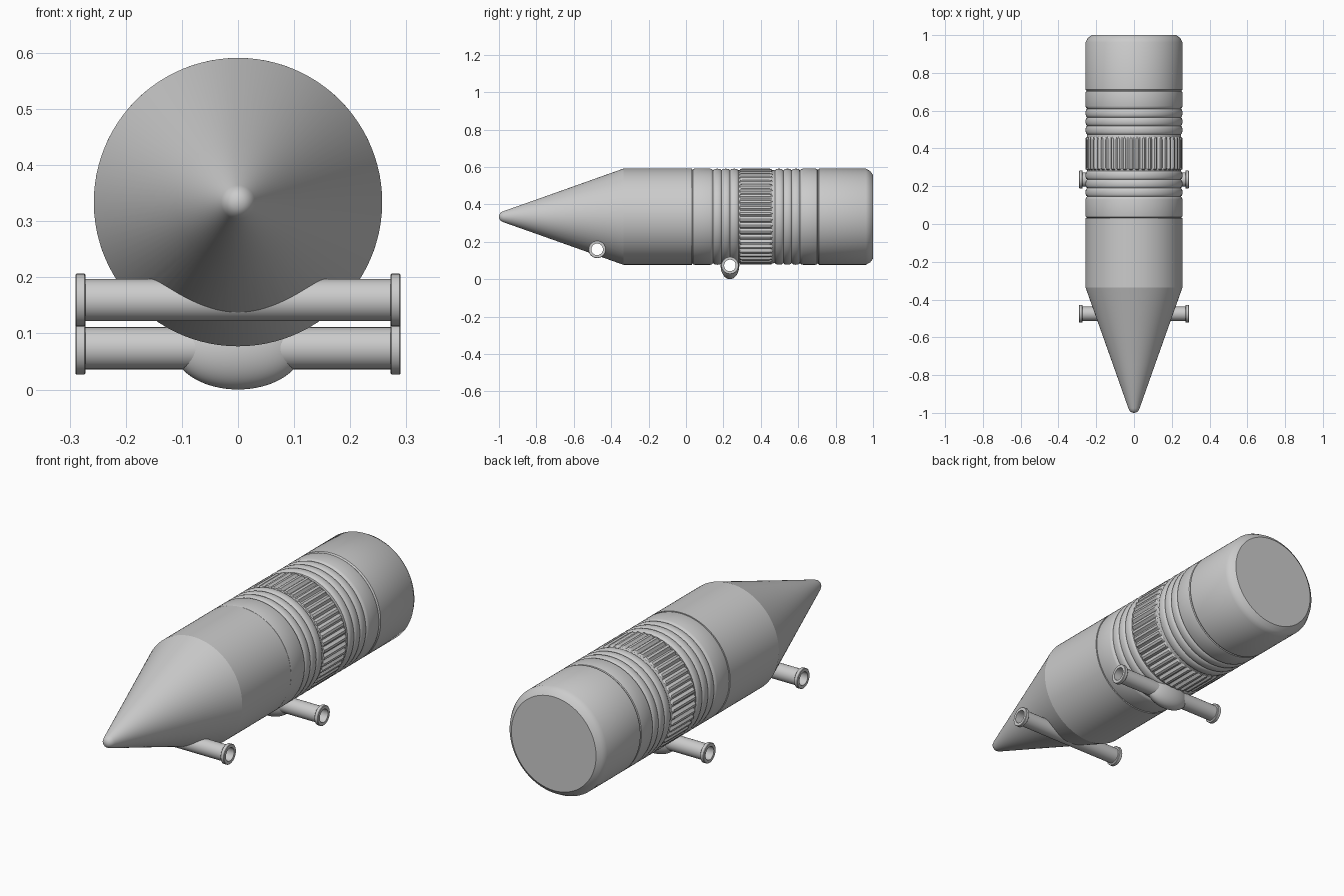
import bpy, bmesh, math

if "Cube" in bpy.data.objects:
    bpy.data.objects.remove(bpy.data.objects["Cube"])

R, CZ = 0.257, 0.334          # body radius and axis height


def lathe(name, profile, center, axis='Y', segs=96, closed=False, flute=None):
    """Revolve (along, radius) points round a horizontal axis."""
    bm = bmesh.new()
    rings = []
    for a, r in profile:
        ring = []
        for i in range(1 if r == 0 else segs):
            t = 2 * math.pi * i / segs
            q = r - (flute(i) if flute and r > 0.25 else 0)
            u, w = q * math.cos(t), q * math.sin(t)
            p = (u, a, w) if axis == 'Y' else (a, u, w)
            ring.append(bm.verts.new([p[k] + center[k] for k in range(3)]))
        rings.append(ring)
    pairs = list(zip(rings, rings[1:]))
    if closed:
        pairs.append((rings[-1], rings[0]))
    for A, B in pairs:
        for i in range(segs):
            j = (i + 1) % segs
            if len(A) == 1:
                bm.faces.new((A[0], B[i], B[j]))
            elif len(B) == 1:
                bm.faces.new((A[i], A[j], B[0]))
            else:
                bm.faces.new((A[i], A[j], B[j], B[i]))
    bmesh.ops.recalc_face_normals(bm, faces=bm.faces)
    me = bpy.data.meshes.new(name)
    bm.to_mesh(me)
    bm.free()
    ob = bpy.data.objects.new(name, me)
    bpy.context.collection.objects.link(ob)
    return ob


def solid(name, pts, **kw):
    """Closed body section on the main axis."""
    pts = [p for p in pts]
    if pts[0][1]:
        pts.insert(0, (pts[0][0], 0))
    if pts[-1][1]:
        pts.append((pts[-1][0], 0))
    return lathe(name, pts, (0, 0, CZ), **kw)


def beads(edges, low=0.248):
    """Rounded rings between successive groove positions."""
    pts = [(edges[0], low)]
    for a, b in zip(edges, edges[1:]):
        for t in (0.1, 0.25, 0.5, 0.75, 0.9):
            pts.append((a + (b - a) * t, low + (R - low) * math.sin(math.pi * t) ** 0.5))
        pts.append((b, low))
    return pts


def bore(ob, y, z):
    """Cut the axle hole through a part."""
    cut = lathe("bore_cutter", [(-.4, 0), (-.4, .034), (.4, .034), (.4, 0)],
                (0, y, z), axis='X', segs=32)
    cut.hide_render = True
    m = ob.modifiers.new("bore", 'BOOLEAN')
    m.operation, m.solver, m.object = 'DIFFERENCE', 'EXACT', cut
    bpy.context.view_layer.objects.active = ob
    bpy.ops.object.modifier_apply(modifier=m.name)
    bpy.data.objects.remove(cut)


# pencil point, sharpened cone and barrel
solid("lead_tip", [(-1, 0), (-.998, .012), (-.99, .023), (-.975, .030), (-.74, .113)])
cone = solid("sharpened_cone", [(-.74, .113), (-.335, R)])
solid("barrel", [(-.335, R), (.033, R)])

# metal sleeve: plain bands, beaded rings and a fluted middle
front_sleeve = solid("front_sleeve", [(.033, .25), (.037, .255), (.045, R), (.13, R), (.14, .254)]
                     + beads([.145, .19, .235, .28]) + [(.29, .25)])
solid("fluted_sleeve", [(.285, .246), (.29, .256), (.30, R), (.445, R), (.455, .256), (.465, .246)],
      segs=288, flute=lambda i: (.011, .007, 0, 0, 0, .007)[i % 6])
solid("rear_sleeve", [(.46, .25)] + beads([.475, .52, .565, .61])
      + [(.615, .254), (.625, R), (.693, R), (.701, .255), (.705, .25)])

# eraser
solid("eraser", [(.705, .252), (.712, R), (.962, R), (.985, .244), (1, .224)])

# hub under the sleeve that carries the rear axle
bm = bmesh.new()
bmesh.ops.create_uvsphere(bm, u_segments=48, v_segments=24, radius=1)
bmesh.ops.scale(bm, vec=(.115, .05, .0735), verts=bm.verts)
bmesh.ops.translate(bm, vec=(0, .235, .0735), verts=bm.verts)
me = bpy.data.meshes.new("rear_hub")
bm.to_mesh(me)
bm.free()
hub = bpy.data.objects.new("rear_hub", me)
bpy.context.collection.objects.link(hub)

# hollow axle tubes with end flanges
half = [(.29, .031), (.29, .045), (.288, .047), (.274, .047), (.272, .045), (.272, .0375)]
tube = half + [(-x, r) for x, r in reversed(half)]
for name, y, z, parts in (("front_axle", -.475, .1595, [cone]),
                          ("rear_axle", .235, .0735, [front_sleeve, hub])):
    lathe(name, tube, (0, y, z), axis='X', segs=32, closed=True)
    for p in parts:
        bore(p, y, z)

# smooth shading with crisp edges
for ob in bpy.context.scene.objects:
    ob.select_set(True)
    bpy.context.view_layer.objects.active = ob
bpy.ops.object.shade_smooth_by_angle(angle=math.radians(35))
